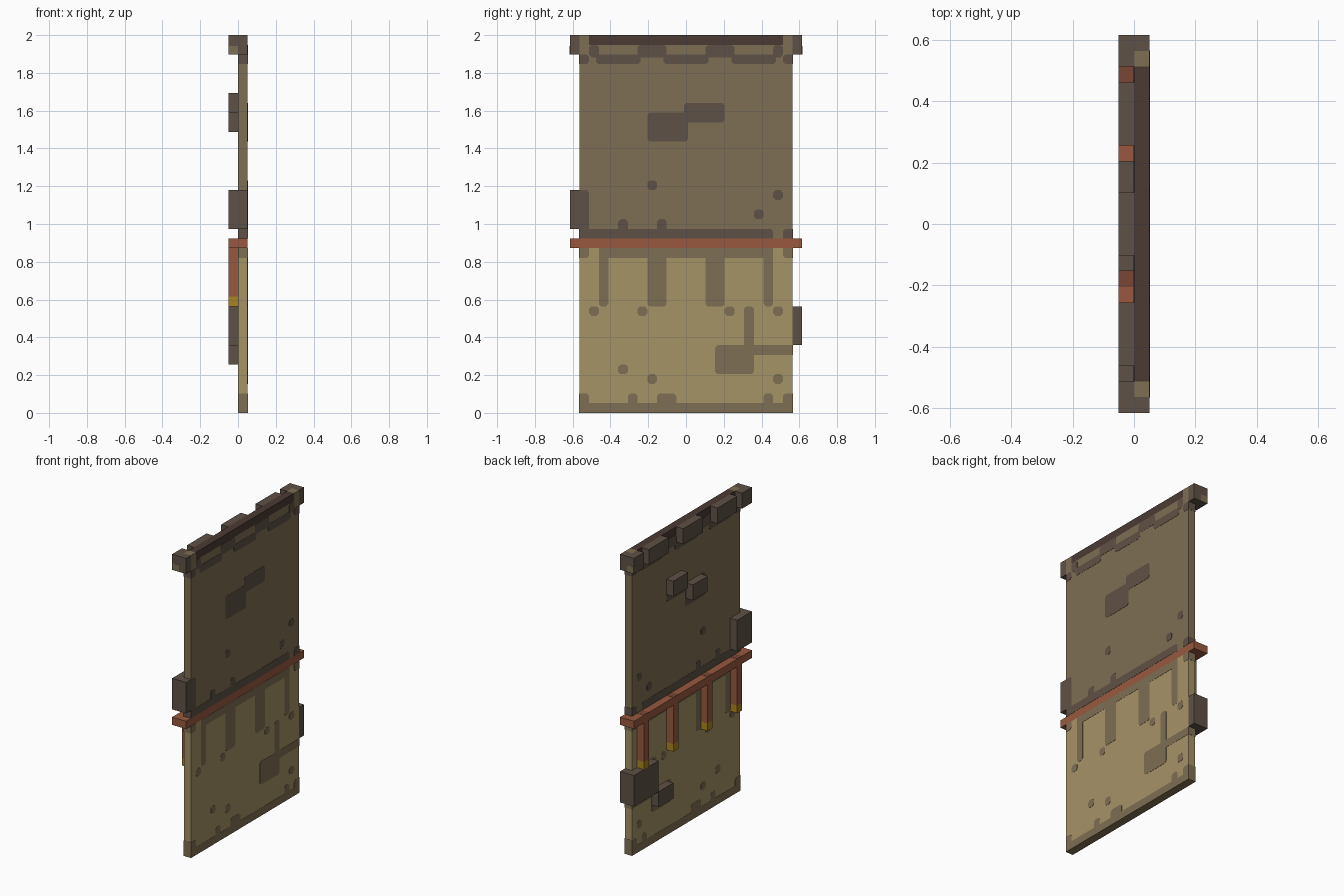
import bpy, bmesh

cube = bpy.data.objects.get("Cube")
if cube:
    bpy.data.objects.remove(cube, do_unlink=True)

U = 2 / 39      # one grid cell; all sizes below are in cells
E = 0.025       # how far inlays stand proud, in cells


def lin(c):
    return c / 12.92 if c <= 0.04045 else ((c + 0.055) / 1.055) ** 2.4


def material(name, hexcode):
    rgb = [lin(int(hexcode[i:i + 2], 16) / 255) for i in (0, 2, 4)]
    m = bpy.data.materials.new(name)
    m.use_nodes = True
    m.diffuse_color = (*rgb, 1)
    bsdf = m.node_tree.nodes["Principled BSDF"]
    bsdf.inputs["Base Color"].default_value = (*rgb, 1)
    bsdf.inputs["Roughness"].default_value = 0.9
    return m


TAN = material("light_tan", "A69367")
OLIVE = material("weathered_tan", "7F6F53")
STONE = material("grey_brown", "5F5146")
DARK = material("dark_brown", "4B3B34")
RED = material("rust_red", "98593F")
DEEP_RED = material("deep_rust_red", "784634")
GOLD = material("gold", "AA841E")


def prism(bm, outline, x0, x1):
    """Extrude a (y, z) outline from x0 to x1."""
    back = [bm.verts.new((x0 * U, y * U, z * U)) for y, z in outline]
    front = [bm.verts.new((x1 * U, y * U, z * U)) for y, z in outline]
    bm.faces.new(front)
    bm.faces.new(back[::-1])
    n = len(outline)
    for i in range(n):
        j = (i + 1) % n
        bm.faces.new((back[i], back[j], front[j], front[i]))


def finish(name, bm, mat):
    bmesh.ops.recalc_face_normals(bm, faces=bm.faces)
    me = bpy.data.meshes.new(name)
    bm.to_mesh(me)
    bm.free()
    me.materials.append(mat)
    ob = bpy.data.objects.new(name, me)
    bpy.context.scene.collection.objects.link(ob)
    return ob


def boxes(name, mat, *items):
    """Boxes given as (x0, x1, y0, y1, z0, z1)."""
    bm = bmesh.new()
    for x0, x1, y0, y1, z0, z1 in items:
        prism(bm, [(y0, z0), (y1, z0), (y1, z1), (y0, z1)], x0, x1)
    return finish(name, bm, mat)


def inlays(name, mat, rects, c=0.25):
    """Patches (y0, y1, z0, z1) with clipped corners, showing on both faces."""
    bm = bmesh.new()
    for y0, y1, z0, z1 in rects:
        pts = []
        for y, z, sy, sz in ((y0, z0, 1, 1), (y1, z0, -1, 1),
                             (y1, z1, -1, -1), (y0, z1, 1, -1)):
            if abs(y) == 11:                       # wraps the panel's edge
                pts.append((y - sy * E, z))
            elif z in (0, 17, 18):                 # square against a border
                pts.append((y, z))
            else:
                corner = [(y, z + sz * c), (y + sy * c, z)]
                pts += corner if sy == sz else corner[::-1]
        prism(bm, pts, -E, 1 + E)
    return finish(name, bm, mat)


# Panel halves, top rail and middle rail
boxes("lower_panel", TAN, (0, 1, -11, 11, E, 17))
boxes("upper_panel", OLIVE, (0, 1, -11, 11, 18, 38),
      (0, 1, -11, -10, 38, 39), (0, 1, 10, 11, 38, 39))
boxes("top_rail", DARK, (0, 1, -10, 10, 38, 39))
boxes("middle_rail", RED, (-1, 1, -12, 12, 17, 18))

# Corner caps wrapping the panel's edge, with a worn spot on each end
for side, s in (("left", 1), ("right", -1)):
    a, b, d = sorted((10 * s, 11 * s)), sorted((11 * s, 12 * s)), 12 * s
    boxes(side + "_corner_cap", STONE, (-1, 0, *a, 37, 39), (-1, 1, *b, 37, 39))
    boxes(side + "_cap_spot", OLIVE, (-0.95, 0, *sorted((d, d + s * E)), 37, 37.9))

# Crenel blocks along the top of the back
for i, (y0, y1) in enumerate(((-9, -5), (-2, 2), (5, 9))):
    boxes(f"crenel_{i + 1}", STONE, (-1, 0, y0, y1, 37, 39))

# Raised stones on the back, two of them wrapping the panel's edge
boxes("upper_stones", STONE, (-1, 0, 1, 4, 31, 33), (-1, 0, -3, 0, 29, 31))
boxes("right_edge_stone", STONE, (-1, 0, -12, -9, 19, 23), (0, 1, -12, -11, 19, 23))
boxes("left_edge_stone", STONE, (-1, 0, 7, 12, 7, 11), (0, 1, 11, 12, 7, 11))
boxes("lower_stone", STONE, (-1, 0, 4, 7, 5, 7))

# Hanging posts with gold tips
for i, y in enumerate((-10, -4, 3, 9)):
    boxes(f"post_{i + 1}", RED, (-1, 0, y, y + 1, 12, 17))
    boxes(f"post_tip_{i + 1}", GOLD, (-1, 0, y, y + 1, 11, 12))
    boxes(f"rail_mark_{i + 1}", DEEP_RED, (-1, 0, y, y + 1, 17.5, 18 + E))

# Dark patches on the upper half
upper = [(-4, 0.2, 28, 31), (-0.2, 4, 30, 32),                  # blotch
         (-11, 9, 18, 19), (10, 11, 18, 19),                    # above the rail
         (-7, -6, 18.5, 20), (-3, -2, 18.5, 20), (-11, -10, 18.5, 23)]
upper += [(y, y + 1, z, z + 1) for y, z in ((-4, 23), (9, 22), (7, 20))]
upper += [(y0, y1, 36, 37) for y0, y1 in
          ((-11, -10), (-9.3, -4.7), (-2.3, 2.3), (4.7, 9.3), (10, 11))]
upper += [(y0, y1, 36.7, 38) for y0, y1 in ((-10, -9), (-5, -2), (2, 5), (9, 10))]
inlays("upper_patches", STONE, upper)

# Weathered patches on the lower half
lower = [(-11, -10, 16, 17), (-9, 9, 16, 17), (10, 11, 16, 17),  # below the rail
         (3, 7, 4, 7), (6.5, 11, 6, 7), (6, 7, 6.3, 11),         # blotch
         (-11, 11, 0, 1)]                                        # foot
lower += [(y0, y1, 11, 16.5) for y0, y1 in ((-9, -8), (-4, -2), (2, 4), (8, 9))]
lower += [(y0, y1, 0.5, 2) for y0, y1 in
          ((-11, -10), (-6, -5), (-3, -1), (8, 9), (10, 11))]
lower += [(y, y + 1, z, z + 1) for y, z in
          ((-10, 10), (-5, 10), (4, 10), (9, 10), (-7, 4), (-4, 3), (9, 3))]
inlays("lower_patches", OLIVE, lower)
